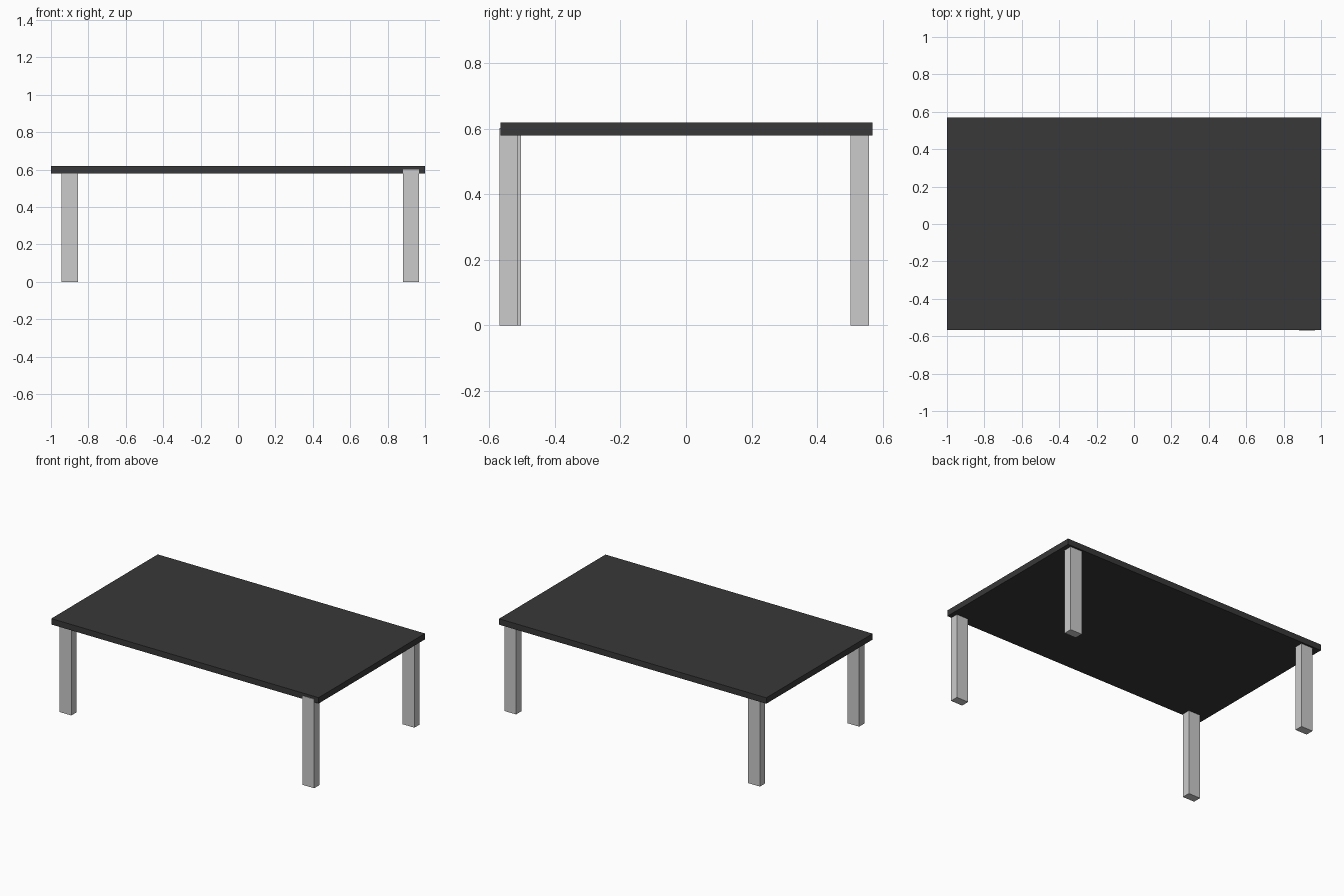
import bpy

if "Cube" in bpy.data.objects:
    bpy.data.objects.remove(bpy.data.objects["Cube"])


def box(name, lo, hi):
    """Axis-aligned box between two opposite corners."""
    bpy.ops.mesh.primitive_cube_add(size=1)
    ob = bpy.context.object
    ob.name = ob.data.name = name
    ob.location = [(a + b) / 2 for a, b in zip(lo, hi)]
    ob.scale = [b - a for a, b in zip(lo, hi)]
    bpy.ops.object.transform_apply(location=True, rotation=False, scale=True)
    return ob


# Dark table top
top = box("table_top", (-1, -0.567, 0.58), (1, 0.57, 0.62))
dark = bpy.data.materials.new("dark_top")
dark.diffuse_color = (0.04, 0.04, 0.04, 1)
dark.use_nodes = True
dark.node_tree.nodes["Principled BSDF"].inputs["Base Color"].default_value = dark.diffuse_color
top.data.materials.append(dark)

# Grey legs, set into the top; the front right one sits slightly proud of the edge
LEG_X, LEG_Y, LEG_H = 0.088, 0.056, 0.602
for name, x, y in (
    ("front_left_leg", -0.944, -0.559),
    ("front_right_leg", 0.881, -0.570),
    ("back_left_leg", -0.944, 0.502),
    ("back_right_leg", 0.881, 0.502),
):
    box(name, (x, y, 0), (x + LEG_X, y + LEG_Y, LEG_H))
